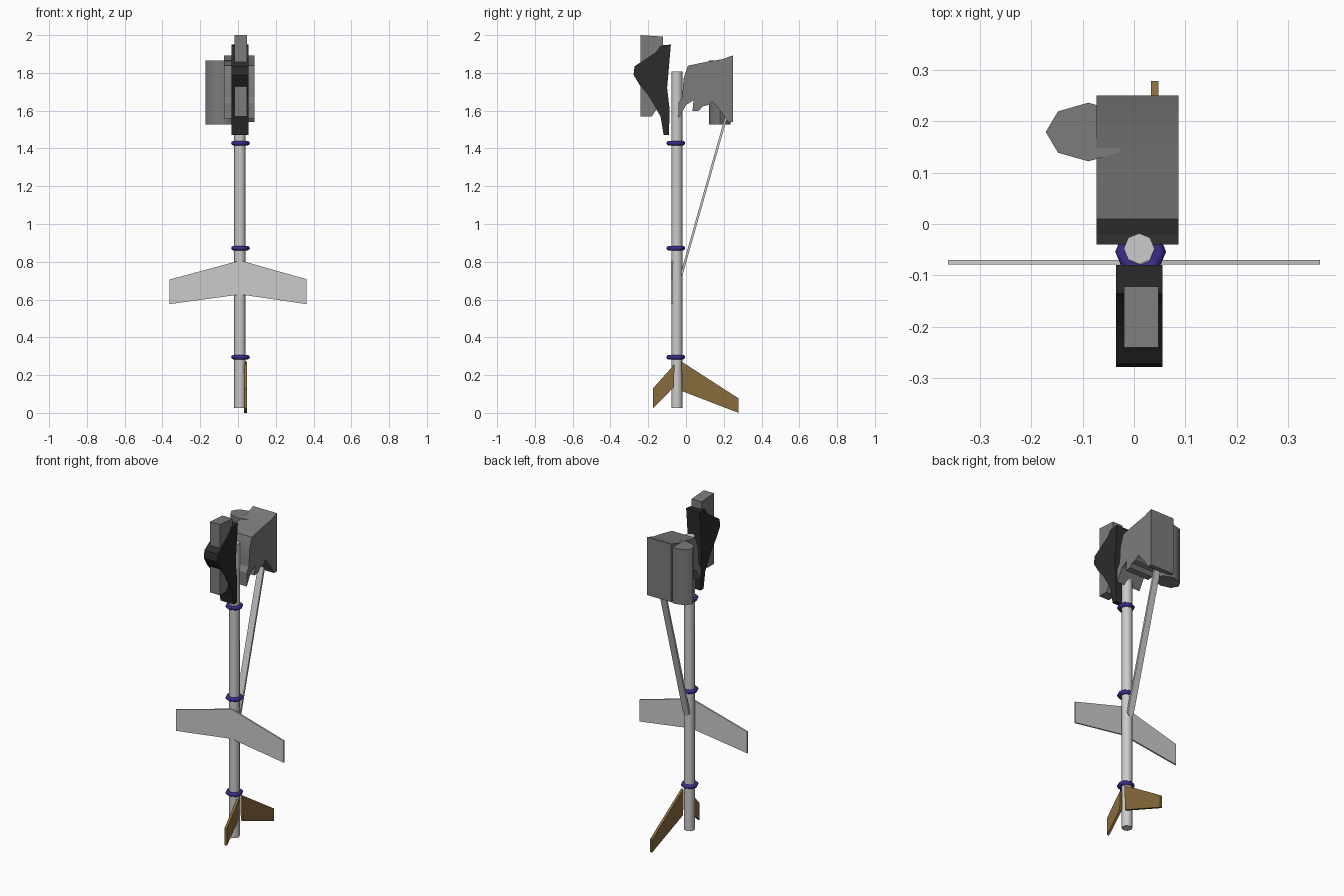
import bpy, math
from math import cos, sin, pi
from mathutils import Vector

if "Cube" in bpy.data.objects:
    bpy.data.objects.remove(bpy.data.objects["Cube"])

CX, CY = 0.01, -0.048  # shaft axis


def material(name, rgb):
    m = bpy.data.materials.new(name)
    m.diffuse_color = (*rgb, 1)
    m.use_nodes = True
    m.node_tree.nodes["Principled BSDF"].inputs["Base Color"].default_value = m.diffuse_color
    return m


LIGHT = material("light_grey", (0.62, 0.62, 0.62))
MID = material("mid_grey", (0.2, 0.2, 0.2))
DARK = material("charcoal", (0.025, 0.025, 0.025))
BLUE = material("violet_blue", (0.045, 0.025, 0.25))
TAN = material("tan", (0.25, 0.15, 0.045))


def finish(ob, name, mat, angle=50):
    ob.name = name
    ob.data.materials.append(mat)
    bpy.ops.object.select_all(action='DESELECT')
    bpy.context.view_layer.objects.active = ob
    ob.select_set(True)
    bpy.ops.object.shade_smooth_by_angle(angle=math.radians(angle))
    return ob


def plate(name, pts, place, lo, hi, mat, angle=25):
    """Extrude a 2D outline from lo to hi; place(a, b, depth) gives the 3D point."""
    n = len(pts)
    verts = [place(a, b, d) for d in (lo, hi) for a, b in pts]
    faces = [list(range(n))[::-1], list(range(n, 2 * n))]
    faces += [[i, (i + 1) % n, n + (i + 1) % n, n + i] for i in range(n)]
    me = bpy.data.meshes.new(name)
    me.from_pydata(verts, [], faces)
    import bmesh
    bm = bmesh.new()
    bm.from_mesh(me)
    bmesh.ops.recalc_face_normals(bm, faces=bm.faces)
    bm.to_mesh(me)
    bm.free()
    ob = bpy.data.objects.new(name, me)
    bpy.context.collection.objects.link(ob)
    return finish(ob, name, mat, angle)


def side(y, z, x):
    return (x, y, z)


def front(x, z, y):
    return (x, y, z)


# eight-sided shaft
bpy.ops.mesh.primitive_cylinder_add(vertices=8, radius=0.03, depth=1.783,
                                    location=(CX, CY, 0.9165))
finish(bpy.context.object, "shaft", LIGHT)

# three collars around the shaft
for i, z in enumerate((0.295, 0.872, 1.428)):
    bpy.ops.mesh.primitive_torus_add(major_segments=8, minor_segments=8,
                                     major_radius=0.037, minor_radius=0.0125,
                                     location=(CX + 0.003, CY - 0.006, z))
    finish(bpy.context.object, f"collar_{i + 1}", BLUE, 60)

# swept crosspiece on the front of the shaft
plate("crosspiece", [(-0.362, 0.706), (0.012, 0.807), (0.362, 0.708),
                     (0.362, 0.576), (0.012, 0.627), (-0.362, 0.576)],
      front, -0.079, -0.07, LIGHT)

# fins at the foot
plate("front_fin", [(-0.175, 0.13), (-0.06, 0.258), (-0.066, 0.135), (-0.175, 0.024)],
      side, 0.033, 0.048, TAN)
plate("rear_fin", [(-0.024, 0.272), (0.278, 0.077), (0.278, 0.0), (-0.02, 0.115)],
      side, 0.033, 0.048, TAN)

# dark front head and the slab set into it
plate("front_head", [(-0.08, 1.95), (-0.135, 1.945), (-0.16, 1.91), (-0.272, 1.835),
                     (-0.278, 1.79), (-0.245, 1.735), (-0.2, 1.68), (-0.135, 1.57),
                     (-0.118, 1.47), (-0.09, 1.47), (-0.087, 1.61), (-0.1, 1.72)],
      side, -0.035, 0.055, DARK)
plate("front_slab", [(-0.24, 2.0), (-0.122, 1.992), (-0.122, 1.66),
                     (-0.155, 1.61), (-0.18, 1.57), (-0.24, 1.57)],
      side, -0.019, 0.048, MID)

# rear head with ragged underside
plate("rear_head", [(0.25, 1.893), (0.19, 1.872), (0.105, 1.858), (0.01, 1.838),
                    (-0.013, 1.77), (-0.02, 1.67), (-0.04, 1.64), (-0.04, 1.558),
                    (0.0, 1.63), (0.04, 1.655), (0.034, 1.597), (0.07, 1.6),
                    (0.087, 1.622), (0.12, 1.63), (0.14, 1.65), (0.165, 1.62),
                    (0.19, 1.59), (0.222, 1.54), (0.25, 1.54)],
      side, -0.073, 0.087, MID)

# upright eight-sided barrel beside the rear head
ring = [(-0.089 + 0.083 * cos(k * pi / 4), 0.179 + 0.057 * sin(k * pi / 4)) for k in range(8)]
plate("side_barrel", ring, lambda x, y, z: (x, y, z), 1.528, 1.865, MID, 50)

# flat brace from shaft to rear head, rounded at its foot
foot, top = Vector((CX, -0.02, 0.745)), Vector((CX, 0.222, 1.6))
along = (top - foot).normalized()
normal = along.cross(Vector((1, 0, 0)))
w = 0.02
outline = [(w * cos(a), w * sin(a)) for a in (pi + k * pi / 6 for k in range(7))]
outline += [(w, (top - foot).length), (-w, (top - foot).length)]
plate("brace", outline,
      lambda x, u, d: foot + Vector((x, 0, 0)) + along * u + normal * d,
      -0.006, 0.006, LIGHT)
